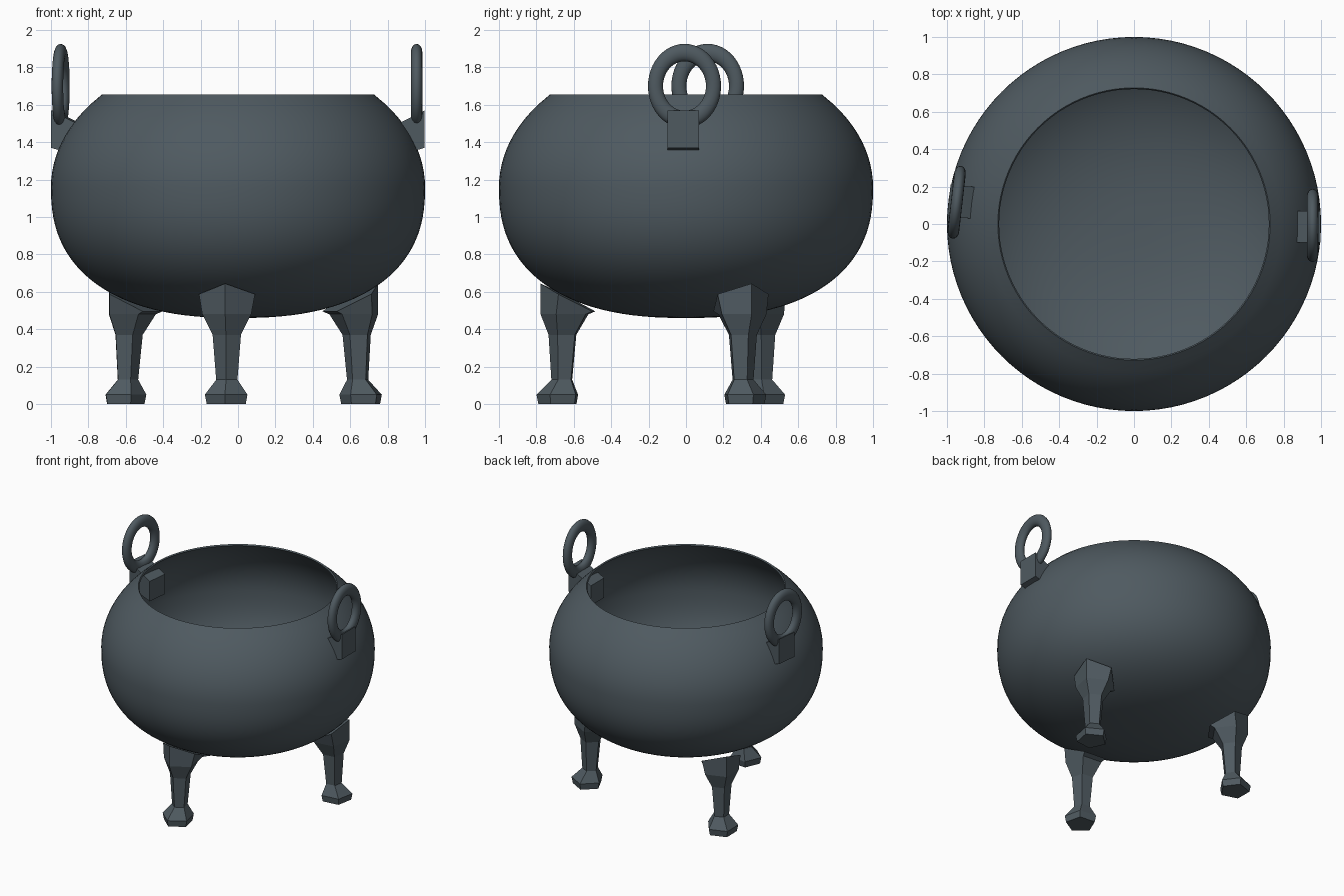
import bpy, bmesh, math
from mathutils import Vector, Matrix

if "Cube" in bpy.data.objects:
    bpy.data.objects.remove(bpy.data.objects["Cube"])

iron = bpy.data.materials.new("dark slate iron")
iron.diffuse_color = (0.078, 0.102, 0.118, 1)
iron.use_nodes = True
iron.node_tree.nodes["Principled BSDF"].inputs["Base Color"].default_value = iron.diffuse_color


def finish(name, bm, smooth=False):
    bmesh.ops.recalc_face_normals(bm, faces=bm.faces)
    me = bpy.data.meshes.new(name)
    bm.to_mesh(me)
    bm.free()
    me.materials.append(iron)
    ob = bpy.data.objects.new(name, me)
    bpy.context.collection.objects.link(ob)
    if smooth:
        bpy.ops.object.select_all(action='DESELECT')
        ob.select_set(True)
        bpy.context.view_layer.objects.active = ob
        bpy.ops.object.shade_smooth_by_angle(angle=math.radians(40))
    return ob


def loft(bm, rings, cap=True):
    loops = [[bm.verts.new(p) for p in r] for r in rings]
    n = len(loops[0])
    for a, b in zip(loops, loops[1:]):
        for i in range(n):
            j = (i + 1) % n
            bm.faces.new((a[i], a[j], b[j], b[i]))
    if cap:
        bm.faces.new(loops[0][::-1])
        bm.faces.new(loops[-1])


# Bowl: round belly, open top, thin wall
def belly(offset):
    pts = []
    n = 2.4
    for k in range(1, 29):                       # lower half, slightly flattened
        t = math.pi / 2 * k / 28
        r = math.sin(t) ** (2 / n)
        z = max(math.cos(t), 0) ** (2 / n) if k < 28 else 0
        pts.append(((1 - offset) * r, 1.16 - (0.70 - offset) * z))
    for k in range(1, 13):                       # upper half up to the rim
        z = 0.485 * k / 12
        pts.append((math.sqrt(1 - (z / 0.72) ** 2) - offset, 1.16 + z))
    return pts


SEG = 96
outer, inner = belly(0.0), belly(0.018)
profile = outer + [(0.728, 1.655)] + inner[::-1]
rings = [[(r * math.cos(2 * math.pi * i / SEG), r * math.sin(2 * math.pi * i / SEG), z)
          for i in range(SEG)] for r, z in profile]
bm = bmesh.new()
loft(bm, rings)
finish("bowl", bm, True)

# Legs: five-sided, flaring into the belly; (outward shift, z, radius, slope)
LEG = [(0, 0, 0.11, 0), (0, 0.05, 0.12, 0), (-0.02, 0.13, 0.06, 0),
       (-0.025, 0.37, 0.08, 0), (-0.04, 0.48, 0.138, 0), (-0.06, 0.562, 0.158, 0.52)]
for name, x, y, ang in (("front_leg", -0.06, -0.68, -95),
                        ("right_leg", 0.66, 0.31, 25),
                        ("left_leg", -0.61, 0.415, 145)):
    m = Matrix.Translation((x, y, 0)) @ Matrix.Rotation(math.radians(ang), 4, 'Z')
    rings = []
    for d, z, r, slope in LEG:
        ring = []
        for i in range(5):
            a = 2 * math.pi * i / 5
            u = r * math.cos(a)
            ring.append(m @ Vector((d + u, r * math.sin(a), z + slope * u)))
        rings.append(ring)
    bm = bmesh.new()
    loft(bm, rings)
    finish(name, bm)

# Handles: an upright oval ring held by a sloping bracket on each side
for side, ang in (("right", 0), ("left", 173.5)):
    rot = Matrix.Rotation(math.radians(ang), 4, 'Z')
    # bracket through the wall
    bm = bmesh.new()
    rings = [[rot @ Vector((x, y, z)) for y, z in
              ((-0.1, lo), (0.07, lo), (0.07, hi), (-0.1, hi))]
             for x, lo, hi in ((0.998, 1.37, 1.57), (0.80, 1.31, 1.47))]
    loft(bm, rings)
    finish(side + "_bracket", bm)
    # ring
    bm = bmesh.new()
    N, M = 48, 16
    grid = []
    for i in range(N):
        a = 2 * math.pi * i / N
        ring = []
        for j in range(M):
            b = 2 * math.pi * j / M
            k = 1 + 0.26 * math.cos(b)
            ring.append(rot @ Vector((0.955 + 0.031 * math.sin(b),
                                      -0.008 + 0.155 * k * math.cos(a),
                                      1.70 + 0.179 * k * math.sin(a))))
        grid.append([bm.verts.new(p) for p in ring])
    for i in range(N):
        for j in range(M):
            p, q = grid[i], grid[(i + 1) % N]
            bm.faces.new((p[j], q[j], q[(j + 1) % M], p[(j + 1) % M]))
    finish(side + "_handle_ring", bm, True)
